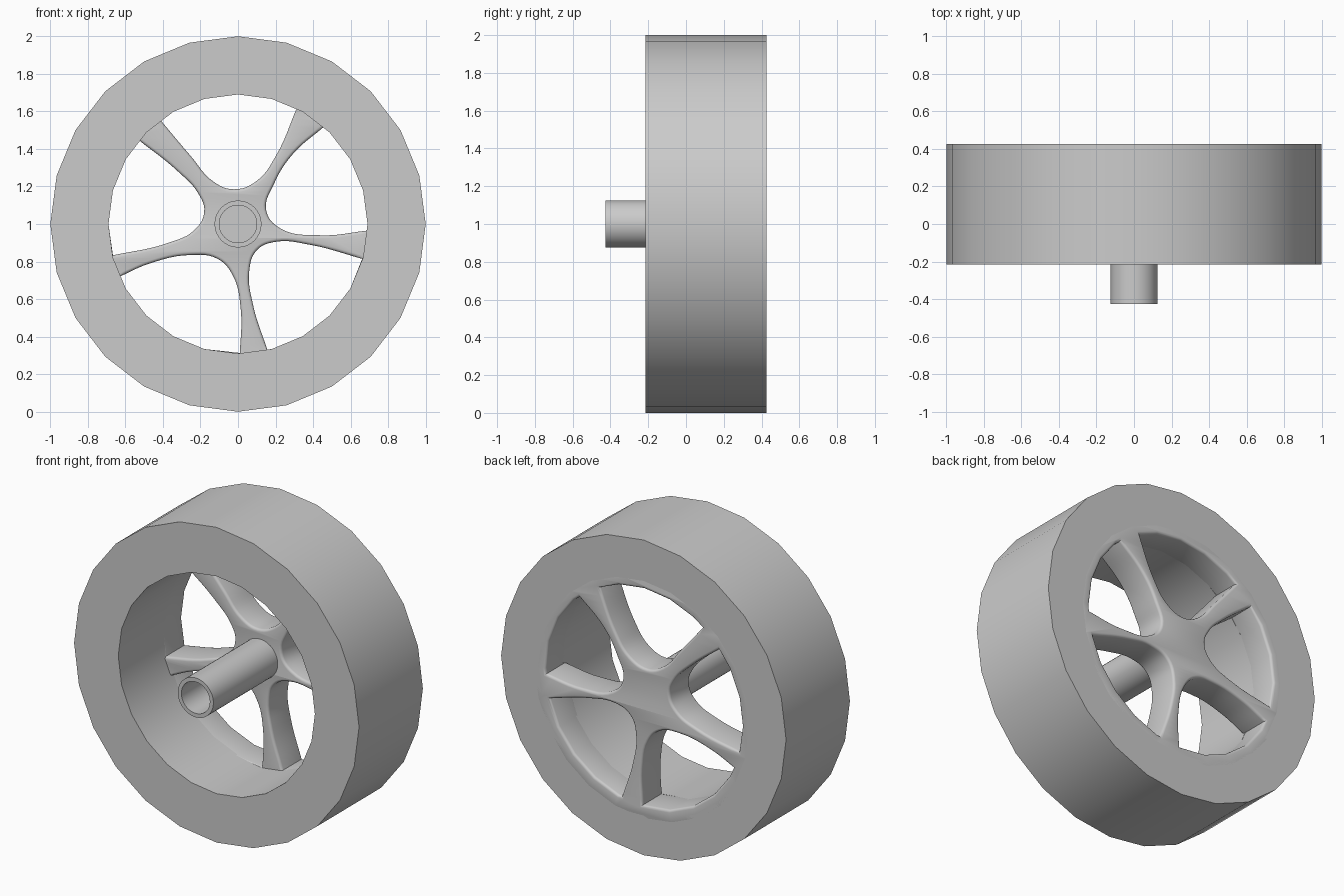
import bpy, bmesh
from math import radians, degrees, atan2, cos, sin, pi, ceil
from mathutils import Vector

cube = bpy.data.objects.get("Cube")
if cube:
    bpy.data.objects.remove(cube, do_unlink=True)

grey = bpy.data.materials.new("plain_grey")
grey.use_nodes = True
COLOUR = (0.6, 0.6, 0.6, 1)
grey.diffuse_color = COLOUR
grey.node_tree.nodes["Principled BSDF"].inputs["Base Color"].default_value = COLOUR

RIM, BACK, FRONT = 0.69, 0.425, -0.215
SIDES = 24
SPOKE_FRONT = 0.22
ROUND = 0.016


def activate(ob):
    bpy.ops.object.select_all(action='DESELECT')
    ob.select_set(True)
    bpy.context.view_layer.objects.active = ob


def lathe(name, profile, sides, closed):
    """Turn a (radius, y) profile around the axle."""
    bm = bmesh.new()
    vs = [bm.verts.new((r, y, 0)) for r, y in profile]
    edges = [bm.edges.new(p) for p in zip(vs, vs[1:])]
    if closed:
        edges.append(bm.edges.new((vs[-1], vs[0])))
    bmesh.ops.spin(bm, geom=vs + edges, cent=(0, 0, 0), axis=(0, 1, 0),
                   angle=2 * pi, steps=sides, use_merge=True)
    bmesh.ops.remove_doubles(bm, verts=bm.verts[:], dist=0.0005)
    bmesh.ops.recalc_face_normals(bm, faces=bm.faces[:])
    me = bpy.data.meshes.new(name)
    bm.to_mesh(me)
    bm.free()
    ob = bpy.data.objects.new(name, me)
    bpy.context.collection.objects.link(ob)
    ob.location.z = 1
    me.materials.append(grey)
    activate(ob)
    bpy.ops.object.shade_smooth_by_angle(angle=radians(35))
    return ob


# Tyre ring, stepped at the back to seat the spoke disc
lathe("tyre_ring", [(1, FRONT), (1, BACK), (0.74, BACK), (0.74, 0.25),
                    (RIM, 0.25), (RIM, FRONT)], SIDES, True)

# Hollow axle tube
lathe("axle_tube", [(0, 0.2), (0.1, 0.2), (0.1, -0.425), (0.125, -0.425),
                    (0.125, 0.25), (0, 0.25)], 40, False)

# Curved inner edge of each opening, from one spoke round to the next
HOLLOWS = [
    [(.31, .61), (.2, .36), (.1, .23), (-.02, .185), (-.13, .225), (-.25, .36), (-.41, .55)],
    [(-.52, .44), (-.32, .28), (-.21, .16), (-.18, .065), (-.23, -.03), (-.37, -.1), (-.66, -.165)],
    [(-.63, -.28), (-.47, -.21), (-.25, -.165), (-.11, -.185), (-.03, -.27), (.015, -.46), (.01, -.68)],
    [(.155, -.665), (.08, -.43), (.06, -.25), (.1, -.14), (.2, -.095), (.38, -.11), (.66, -.185)],
    [(.68, -.035), (.44, -.06), (.22, -.02), (.15, .075), (.19, .21), (.29, .37), (.45, .51)],
]


def add_loop(curve, points, smooth):
    sp = curve.splines.new('BEZIER')
    sp.bezier_points.add(len(points) - 1)
    sp.use_cyclic_u = True
    sp.resolution_u = 6
    for bp, p, s in zip(sp.bezier_points, points, smooth):
        bp.co = (p[0], p[1], 0)
        bp.handle_left_type = bp.handle_right_type = 'AUTO' if s else 'VECTOR'


def on_circle(r, deg):
    return (r * cos(radians(deg)), r * sin(radians(deg)))


# Spoke disc: a round plate with five rounded-edge openings
curve = bpy.data.curves.new("spokes", 'CURVE')
curve.dimensions = '2D'
curve.fill_mode = 'BOTH'
curve.extrude = (BACK - SPOKE_FRONT) / 2 - ROUND
curve.bevel_depth = ROUND
curve.bevel_resolution = 2
curve.offset = -ROUND
STEP = 360 / SIDES
add_loop(curve, [on_circle(0.78, i * STEP) for i in range(SIDES)], [False] * SIDES)
for hollow in HOLLOWS:
    ends = [degrees(atan2(p[1], p[0])) for p in (hollow[0], hollow[-1])]
    if ends[1] < ends[0]:
        ends[1] += 360
    pts = list(hollow)
    for i, a in ((0, ends[0]), (-1, ends[1])):
        pts[i] = on_circle(RIM - 0.003, a)
    smooth = [False] + [True] * (len(pts) - 2) + [False]
    # Outer side follows the facets of the rim
    k = ceil(ends[1] / STEP) - 1
    while k * STEP > ends[0] + 1:
        if k * STEP < ends[1] - 1:
            pts.append(on_circle(RIM, k * STEP))
            smooth.append(False)
        k -= 1
    add_loop(curve, pts, smooth)

spokes = bpy.data.objects.new("spokes", curve)
bpy.context.collection.objects.link(spokes)
spokes.rotation_euler.x = pi / 2
spokes.location = (0, (BACK + SPOKE_FRONT) / 2, 1)
activate(spokes)
bpy.ops.object.convert(target='MESH')
spokes = bpy.context.object
bm = bmesh.new()
bm.from_mesh(spokes.data)
bmesh.ops.remove_doubles(bm, verts=bm.verts[:], dist=0.0003)
bmesh.ops.recalc_face_normals(bm, faces=bm.faces[:])
bm.to_mesh(spokes.data)
bm.free()
spokes.data.materials.clear()
spokes.data.materials.append(grey)
bpy.ops.object.shade_smooth_by_angle(angle=radians(40))
